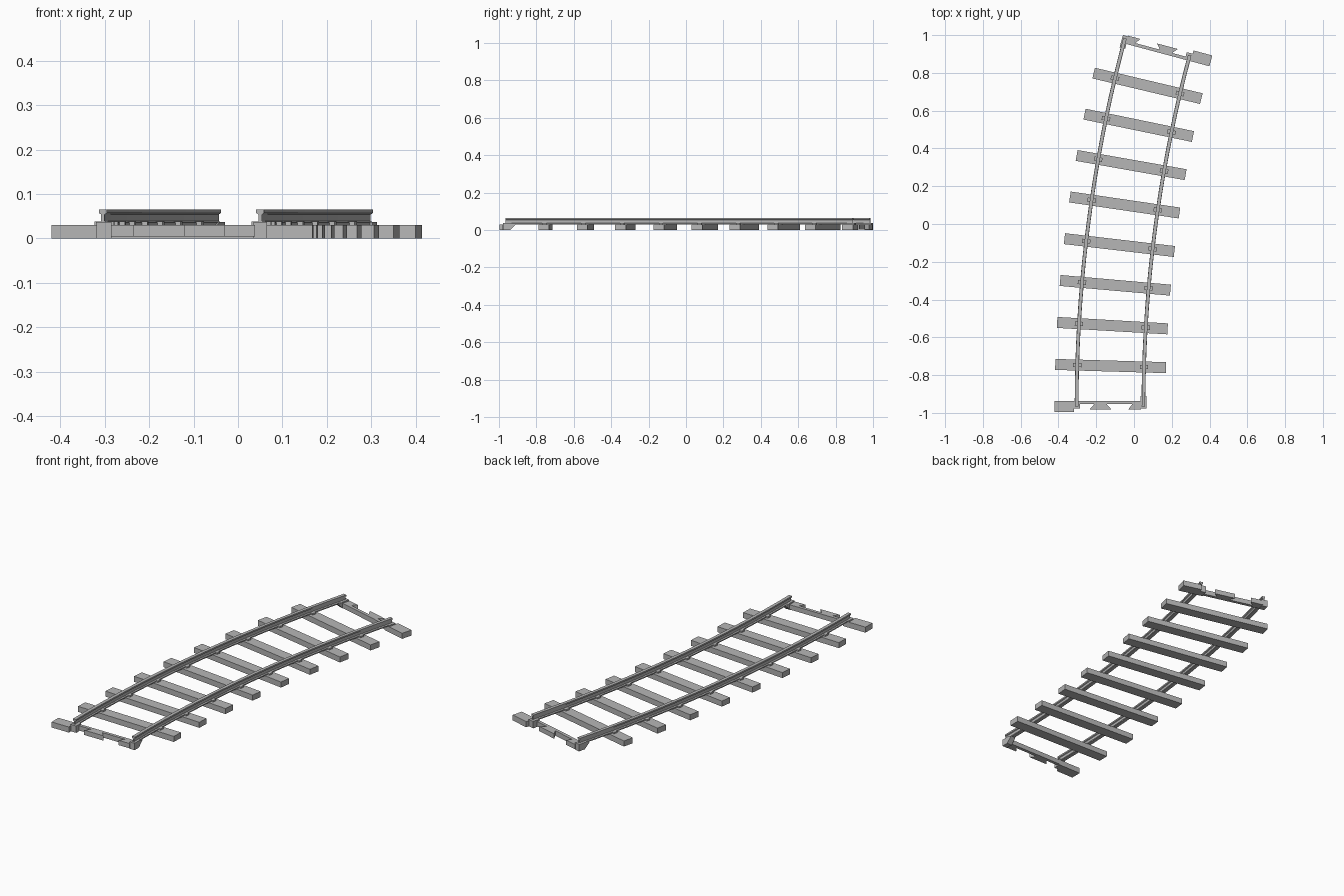
import bpy
import bmesh
from math import radians, pi
from mathutils import Matrix, Vector

cube = bpy.data.objects.get("Cube")
if cube:
    bpy.data.objects.remove(cube, do_unlink=True)

RADIUS, SWEEP, TIES = 7.36, radians(15), 9
START = Vector((-0.127, -0.966, 0))
GAUGE = 0.177          # centre line to rail
TIE_TOP = 0.03

grey = bpy.data.materials.new("track grey")
grey.use_nodes = True
colour = (0.47, 0.47, 0.47, 1)
grey.diffuse_color = colour
bsdf = grey.node_tree.nodes["Principled BSDF"]
bsdf.inputs["Base Color"].default_value = colour
bsdf.inputs["Roughness"].default_value = 0.8


def frame(angle):
    """Local frame on the centre line: x across, y along the track."""
    return (Matrix.Translation(START + Vector((RADIUS, 0, 0)))
            @ Matrix.Rotation(-angle, 4, "Z")
            @ Matrix.Translation((-RADIUS, 0, 0)))


def skin(name, rings):
    """Solid through matching rings of points, capped at both ends."""
    bm = bmesh.new()
    loops = [[bm.verts.new(p) for p in ring] for ring in rings]
    n = len(loops[0])
    for a, b in zip(loops, loops[1:]):
        for i in range(n):
            j = (i + 1) % n
            bm.faces.new((a[i], a[j], b[j], b[i]))
    bm.faces.new(loops[0][::-1])
    bm.faces.new(loops[-1])
    bmesh.ops.recalc_face_normals(bm, faces=bm.faces)
    mesh = bpy.data.meshes.new(name)
    bm.to_mesh(mesh)
    bm.free()
    mesh.materials.append(grey)
    obj = bpy.data.objects.new(name, mesh)
    bpy.context.collection.objects.link(obj)
    return obj


def plate(name, place, outline, z0, z1):
    return skin(name, [[place @ Vector((x, y, z)) for x, y in outline] for z in (z0, z1)])


def box(name, place, x0, x1, y0, y1, z0, z1):
    return plate(name, place, [(x0, y0), (x1, y0), (x1, y1), (x0, y1)], z0, z1)


# Rails: an I-shaped section swept along the arc
half = [(0.010, 0.030), (0.010, 0.036), (0.004, 0.039),
        (0.004, 0.054), (0.009, 0.057), (0.009, 0.065)]
section = half + [(-x, z) for x, z in reversed(half)]
steps = TIES * 2
for side, label in ((-1, "right"), (1, "left")):
    skin(label + "_rail", [[frame(SWEEP * s / steps) @ Vector((side * GAUGE + x, 0, z))
                            for x, z in section] for s in range(steps + 1)])

# Full ties with a rail clip under each rail
for i in range(1, TIES):
    place = frame(SWEEP * i / TIES)
    box(f"tie_{i}", place, -0.293, 0.293, -0.029, 0.029, 0, TIE_TOP)
    for side, label in ((-1, "right"), (1, "left")):
        c = side * GAUGE
        box(f"{label}_clip_{i}", place, c - 0.022, c + 0.022, -0.011, 0.011, TIE_TOP, 0.038)

# Interlocking ends: the same joint turned half round
ends = {"front": frame(0) @ Matrix.Rotation(pi, 4, "Z"), "back": frame(SWEEP)}
for label, place in ends.items():
    box(label + "_half_tie", place, 0.19, 0.293, -0.029, 0.03, 0, TIE_TOP)
    box(label + "_rail_chair", place, 0.158, 0.193, -0.029, 0.012, 0, 0.037)
    box(label + "_cross_bar", place, -0.18, 0.16, -0.029, -0.012, 0.004, TIE_TOP)
    plate(label + "_dovetail", place,
          [(0.018, -0.013), (0.083, -0.013), (0.108, 0.016), (-0.007, 0.016)], 0.004, TIE_TOP)
    plate(label + "_half_dovetail", place,
          [(-0.165, -0.013), (-0.118, -0.013), (-0.097, 0.016), (-0.165, 0.016)], 0.004, TIE_TOP)
    # Sloped bracket under the free rail end
    profile = [(0.012, 0), (0.012, 0.037), (-0.03, 0.037), (-0.056, 0.03), (-0.025, 0)]
    skin(label + "_bracket", [[place @ Vector((x, y, z)) for y, z in profile]
                              for x in (-0.192, -0.162)])
